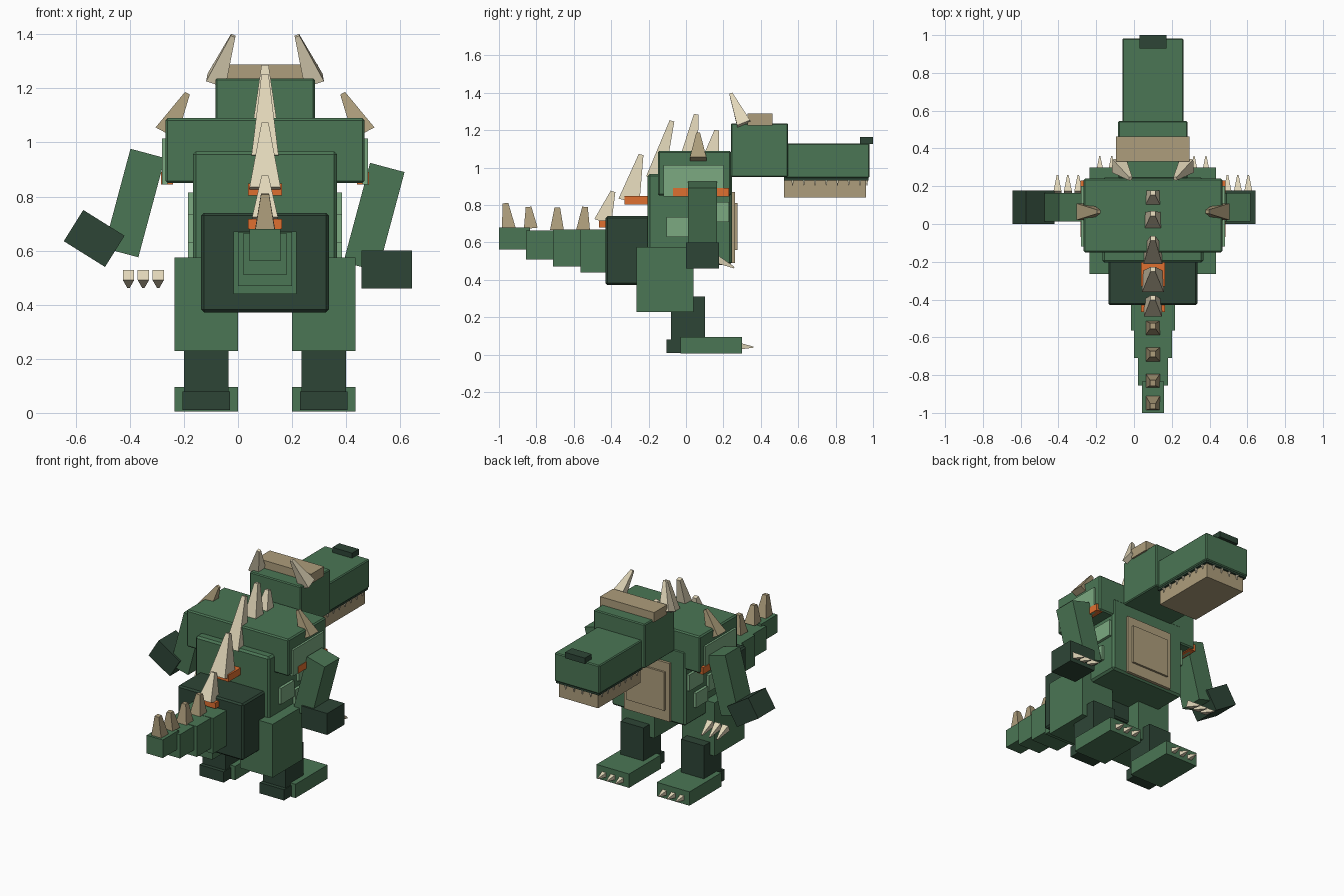
import bpy, math
from mathutils import Vector

if "Cube" in bpy.data.objects:
    bpy.data.objects.remove(bpy.data.objects["Cube"])

CX = 0.1  # symmetry line of the body


def material(name, rgb):
    m = bpy.data.materials.new(name)
    m.diffuse_color = (*rgb, 1)
    m.use_nodes = True
    m.node_tree.nodes["Principled BSDF"].inputs["Base Color"].default_value = m.diffuse_color
    return m


GREEN = material("green", (0.07, 0.18, 0.09))
DARK = material("dark_green", (0.027, 0.06, 0.037))
LIGHT = material("light_green", (0.2, 0.4, 0.22))
TAN = material("tan", (0.42, 0.34, 0.2))
CREAM = material("cream", (0.75, 0.67, 0.48))
ORANGE = material("orange", (0.74, 0.16, 0.03))


def box(name, x, y, z, mat, bevel=0.0, tilt=0.0):
    """Box from (min, max) ranges, tilted in degrees about y."""
    bpy.ops.mesh.primitive_cube_add(size=1)
    o = bpy.context.object
    o.name = name
    o.location = [(r[0] + r[1]) / 2 for r in (x, y, z)]
    o.scale = [r[1] - r[0] for r in (x, y, z)]
    bpy.ops.object.transform_apply(location=False, rotation=False, scale=True)
    o.rotation_euler.y = math.radians(tilt)
    o.data.materials.append(mat)
    if bevel:
        b = o.modifiers.new("bevel", "BEVEL")
        b.width, b.segments = bevel, 1
    return o


def mid(half):
    return (CX - half, CX + half)


def side(s, a, b):
    """x range at distances a..b from the symmetry line on side s."""
    return tuple(sorted((CX + s * a, CX + s * b)))


def spike(name, base, tip, w_base, w_tip, mat):
    """Four-sided tapered spike between two points; widths are full widths."""
    base, tip = Vector(base), Vector(tip)
    d = tip - base
    k = 1 / math.sqrt(2)
    bpy.ops.mesh.primitive_cone_add(vertices=4, radius1=w_base * k, radius2=w_tip * k,
                                    depth=d.length, rotation=(0, 0, math.pi / 4))
    o = bpy.context.object
    bpy.ops.object.transform_apply(location=False, rotation=True, scale=False)
    o.name = name
    o.location = (base + tip) / 2
    o.rotation_euler = Vector((0, 0, 1)).rotation_difference(d).to_euler()
    o.data.materials.append(mat)


# body
box("pelvis", mid(0.236), (-0.43, -0.05), (0.372, 0.74), DARK, 0.01)
box("torso", mid(0.267), (-0.205, 0.245), (0.48, 0.967), GREEN, 0.012)
box("shoulders", mid(0.368), (-0.15, 0.24), (0.85, 1.09), GREEN, 0.008)
box("belly_plate", mid(0.165), (0.24, 0.262), (0.49, 0.87), TAN)
box("belly_inner_plate", mid(0.135), (0.255, 0.275), (0.56, 0.81), TAN)

# head
box("skull", mid(0.184), (0.24, 0.545), (0.95, 1.237), GREEN, 0.006)
box("snout", mid(0.162), (0.53, 0.982), (0.945, 1.13), GREEN, 0.006)
box("upper_lip", mid(0.155), (0.525, 0.975), (0.932, 0.95), DARK)
box("nose", mid(0.071), (0.93, 1.0), (1.125, 1.163), DARK)
box("lower_jaw", mid(0.14), (0.525, 0.962), (0.84, 0.935), TAN)
box("brow", mid(0.195), (0.33, 0.463), (1.225, 1.288), TAN)

# tail
tail = [(-0.565, -0.42, 0.44, 0.67, 0.117), (-0.71, -0.56, 0.47, 0.668, 0.1),
        (-0.855, -0.7, 0.51, 0.665, 0.08), (-1.0, -0.835, 0.562, 0.68, 0.058)]
for i, (y0, y1, z0, z1, h) in enumerate(tail):
    box(f"tail_segment_{i + 1}", mid(h), (y0, y1), (z0, z1), GREEN)

# back spikes: base y, base z, tip y, tip z, base width
back = [(0.14, 1.08, 0.165, 1.2, 0.075), (0.02, 1.08, 0.055, 1.285, 0.085),
        (-0.165, 0.94, -0.075, 1.25, 0.1), (-0.305, 0.82, -0.24, 1.07, 0.115),
        (-0.445, 0.71, -0.39, 0.873, 0.095)]
for i, (y, z, ty, tz, w) in enumerate(back):
    spike(f"back_spike_{i + 1}", (CX, y, z), (CX, ty, tz), w, 0.026, CREAM)
for i, (y, z, ty, tz) in enumerate([(-0.55, 0.665, -0.54, 0.79), (-0.69, 0.665, -0.688, 0.787),
                                    (-0.83, 0.675, -0.842, 0.79), (-0.948, 0.675, -0.965, 0.81)]):
    spike(f"tail_spike_{i + 1}", (CX, y, z), (CX, ty, tz), 0.074, 0.03, TAN)
box("upper_back_glow", mid(0.063), (-0.33, -0.2), (0.803, 0.848), ORANGE)
box("lower_back_glow", mid(0.063), (-0.465, -0.42), (0.68, 0.717), ORANGE)

for s, label in ((-1, "left"), (1, "right")):
    # legs and feet
    box(f"{label}_thigh", side(s, 0.1, 0.335), (-0.265, 0.04), (0.228, 0.575), GREEN)
    box(f"{label}_shin", side(s, 0.135, 0.3), (-0.08, 0.102), (0.06, 0.31), DARK)
    box(f"{label}_foot", side(s, 0.1, 0.335), (-0.03, 0.3), (0.005, 0.095), GREEN)
    box(f"{label}_heel", side(s, 0.13, 0.305), (-0.105, -0.02), (0.01, 0.08), DARK)
    for i in range(3):
        x = CX + s * (0.155 + 0.063 * i)
        spike(f"{label}_toe_claw_{i + 1}", (x, 0.29, 0.045), (x, 0.36, 0.04), 0.034, 0.006, CREAM)
        # finger claws
        x = CX + s * (0.395 + 0.055 * i)
        spike(f"{label}_finger_claw_{i + 1}", (x, 0.165, 0.51), (x, 0.258, 0.465), 0.042, 0.008, CREAM)
    # horns
    spike(f"{label}_horn", (CX + s * 0.18, 0.31, 1.228), (CX + s * 0.118, 0.24, 1.395), 0.075, 0.018, CREAM)
    spike(f"{label}_shoulder_horn", (CX + s * 0.366, 0.065, 1.035), (CX + s * 0.287, 0.065, 1.182),
          0.088, 0.02, TAN)
    # side scales and glow strips
    box(f"{label}_shoulder_scale", side(s, 0.36, 0.381), (-0.12, 0.2), (0.845, 1.015), LIGHT)
    box(f"{label}_side_glow", side(s, 0.34, 0.384), (-0.07, 0.23), (0.845, 0.89), ORANGE)
    for i, (y0, y1, z0, z1) in enumerate([(0.08, 0.23, 0.71, 0.815), (-0.105, 0.03, 0.63, 0.735),
                                          (0.04, 0.16, 0.575, 0.67)]):
        box(f"{label}_flank_scale_{i + 1}", side(s, 0.26, 0.285), (y0, y1), (z0, z1), LIGHT)
    # lip teeth
    for i in range(7):
        x, y = CX + s * 0.147, 0.57 + 0.06 * i
        spike(f"{label}_tooth_{i + 1}", (x, y, 0.936), (x, y, 0.905), 0.014, 0.004, CREAM)

# front teeth
for i in range(4):
    x = CX - 0.09 + 0.06 * i
    spike(f"front_tooth_{i + 1}", (x, 0.967, 0.936), (x, 0.967, 0.905), 0.014, 0.004, CREAM)

# arms, both leaning the same way
for label, x, z in (("left", -0.383, 0.776), ("right", 0.503, 0.724)):
    box(f"{label}_arm", (x - 0.066, x + 0.066), (0.012, 0.165), (z - 0.19, z + 0.19), GREEN, 0, 15)
box("left_hand", (-0.622, -0.442), (0.0, 0.177), (0.577, 0.713), DARK, 0, 32)
box("right_hand", (0.457, 0.643), (0.0, 0.177), (0.46, 0.6), DARK)
